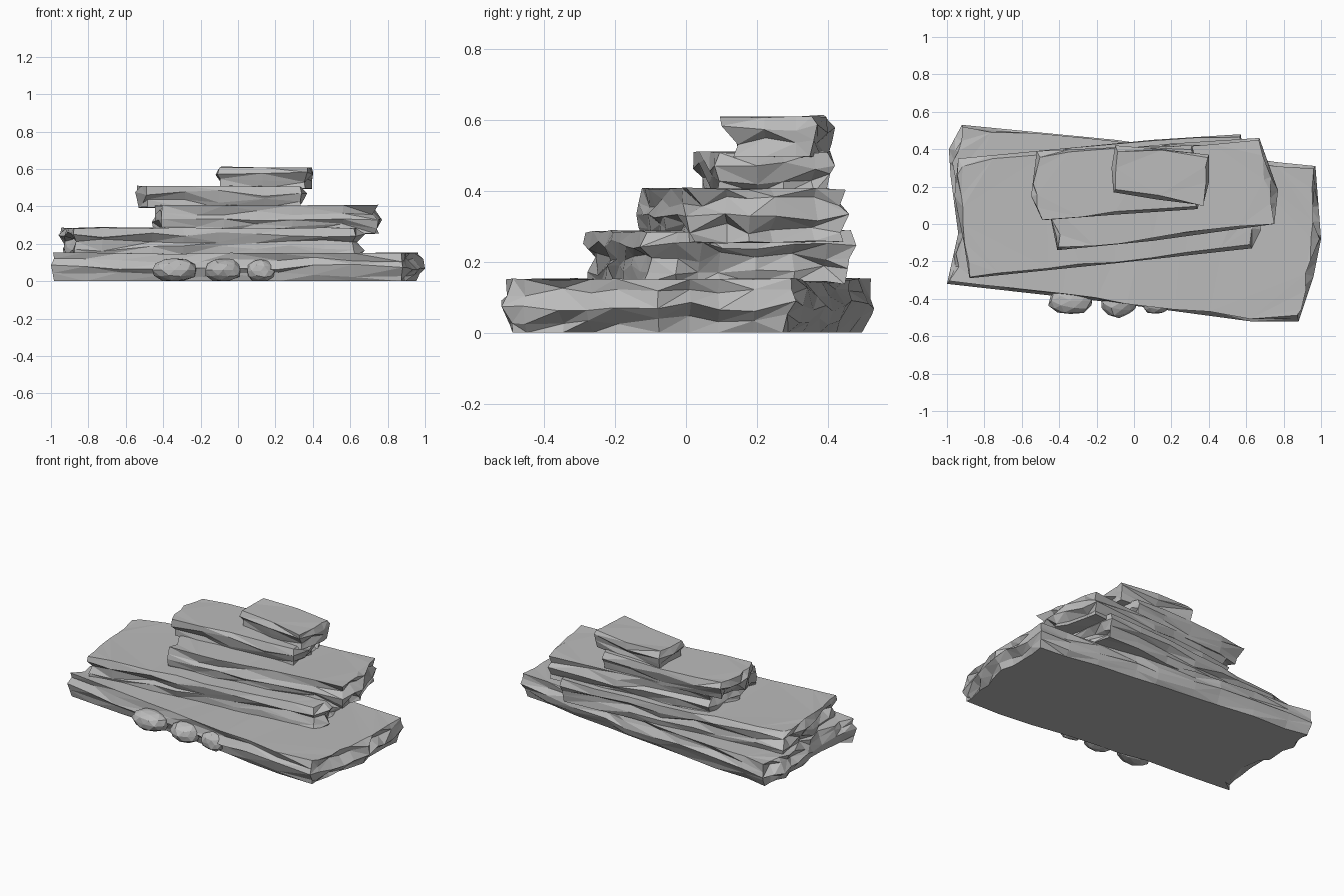
import bpy, bmesh, random
from mathutils import Vector

random.seed(7)
cube = bpy.data.objects.get("Cube")
if cube:
    bpy.data.objects.remove(cube)

# One stone colour for everything
stone = bpy.data.materials.new("grey_stone")
stone.use_nodes = True
stone.diffuse_color = (0.5, 0.5, 0.5, 1)
stone.node_tree.nodes["Principled BSDF"].inputs["Base Color"].default_value = (0.5, 0.5, 0.5, 1)


def finish(bm, name):
    bmesh.ops.recalc_face_normals(bm, faces=bm.faces)
    mesh = bpy.data.meshes.new(name)
    bm.to_mesh(mesh)
    bm.free()
    mesh.materials.append(stone)
    obj = bpy.data.objects.new(name, mesh)
    bpy.context.collection.objects.link(obj)


def split_outline(corners):
    """Split edges: long steps on the long sides, short steps on the broken ends."""
    points = []
    for i, a in enumerate(corners):
        a, b = Vector(a), Vector(corners[(i + 1) % len(corners)])
        d = b - a
        is_end = abs(d.y) > abs(d.x)
        n = max(1, round(d.length / (0.09 if is_end else 0.2)))
        for k in range(n):
            t = 0 if k == 0 else (k + random.uniform(-0.25, 0.25)) / n
            points.append((a + d * t, is_end))
    return points


def slab(name, corners, z0, z1, insets, flat_base=False):
    """Layered stone: stacked rings of a plan outline, each pushed in unevenly."""
    outline = split_outline(corners)
    n, levels = len(outline), len(insets)
    step = (z1 - z0) / (levels - 1)
    bm = bmesh.new()
    rings = []
    for r, inset in enumerate(insets):
        ring = []
        for i, (p, is_end) in enumerate(outline):
            along = outline[(i + 1) % n][0] - outline[i - 1][0]
            inward = Vector((-along.y, along.x)).normalized()
            rough = 0.045 if is_end else 0.02
            depth = inset * (1.4 if is_end else 1)
            if inset > 0:
                depth += random.uniform(-0.3, 1) * rough
            q = p + inward * depth
            z = z0 + step * r
            if 0 < r < levels - 1:
                z += random.uniform(-0.42, 0.42) * step
            elif not (flat_base and r == 0):
                z += random.uniform(-0.004, 0.004)
            ring.append(bm.verts.new((q.x, q.y, z)))
        rings.append(ring)
    # Chipped side facets with diagonals running either way
    for low, high in zip(rings, rings[1:]):
        for i in range(n):
            j = (i + 1) % n
            a, b, c, d = low[i], low[j], high[j], high[i]
            tris = ((a, b, c), (a, c, d)) if random.random() < 0.5 else ((a, b, d), (b, c, d))
            for t in tris:
                bm.faces.new(t)
    caps = [bm.faces.new(rings[0][::-1]), bm.faces.new(rings[-1])]
    bmesh.ops.triangulate(bm, faces=caps)
    finish(bm, name)


def pebble(name, centre, size):
    bm = bmesh.new()
    bmesh.ops.create_icosphere(bm, subdivisions=2, radius=1)
    for v in bm.verts:
        v.co *= random.uniform(0.88, 1.06)
        v.co = Vector([centre[k] + v.co[k] * size[k] for k in range(3)])
        v.co.z = max(v.co.z, 0)
    bmesh.ops.dissolve_degenerate(bm, edges=bm.edges, dist=0.0005)
    finish(bm, name)


# Stacked slabs, bottom to top, outlines counter-clockwise
slab("base_slab",
     [(-1, -0.32), (-0.2, -0.41), (0.62, -0.52), (0.88, -0.52), (0.96, -0.28),
      (1, -0.08), (0.97, 0.31), (0.77, 0.33), (-0.1, 0.45), (-0.92, 0.53),
      (-0.99, 0.4), (-0.98, 0.25), (-0.94, -0.05)],
     0, 0.15, [0.03, 0.012, 0, 0.012, 0.01], True)
slab("second_slab",
     [(-0.88, -0.29), (-0.1, -0.21), (0.63, -0.13), (0.68, -0.03), (0.62, 0.2),
      (0.57, 0.48), (0.1, 0.45), (-0.94, 0.35), (-0.96, 0.15), (-0.91, -0.1)],
     0.14, 0.285, [0.015, 0.01, 0.02, 0, 0.005])
slab("third_slab",
     [(-0.41, -0.14), (0.1, -0.09), (0.75, 0), (0.77, 0.18), (0.67, 0.46),
      (0.2, 0.43), (-0.42, 0.37), (-0.46, 0.1)],
     0.255, 0.405, [0.015, 0.01, 0, 0.01, 0.005])
slab("fourth_slab",
     [(-0.49, 0.02), (-0.1, 0.05), (0.34, 0.08), (0.37, 0.2), (0.31, 0.42),
      (-0.1, 0.41), (-0.52, 0.39), (-0.55, 0.15)],
     0.395, 0.508, [0.015, 0.012, 0, 0.005])
slab("top_slab",
     [(-0.11, 0.17), (0.13, 0.13), (0.37, 0.1), (0.4, 0.22), (0.4, 0.37),
      (0.15, 0.4), (-0.1, 0.42), (-0.12, 0.3)],
     0.495, 0.61, [0.008, 0.012, 0, 0.004])

# Small stones against the front
pebble("left_pebble", (0.12, -0.43, 0.055), (0.08, 0.055, 0.06))
pebble("middle_pebble", (-0.08, -0.425, 0.06), (0.1, 0.075, 0.066))
pebble("right_pebble", (-0.34, -0.41, 0.06), (0.12, 0.08, 0.066))
